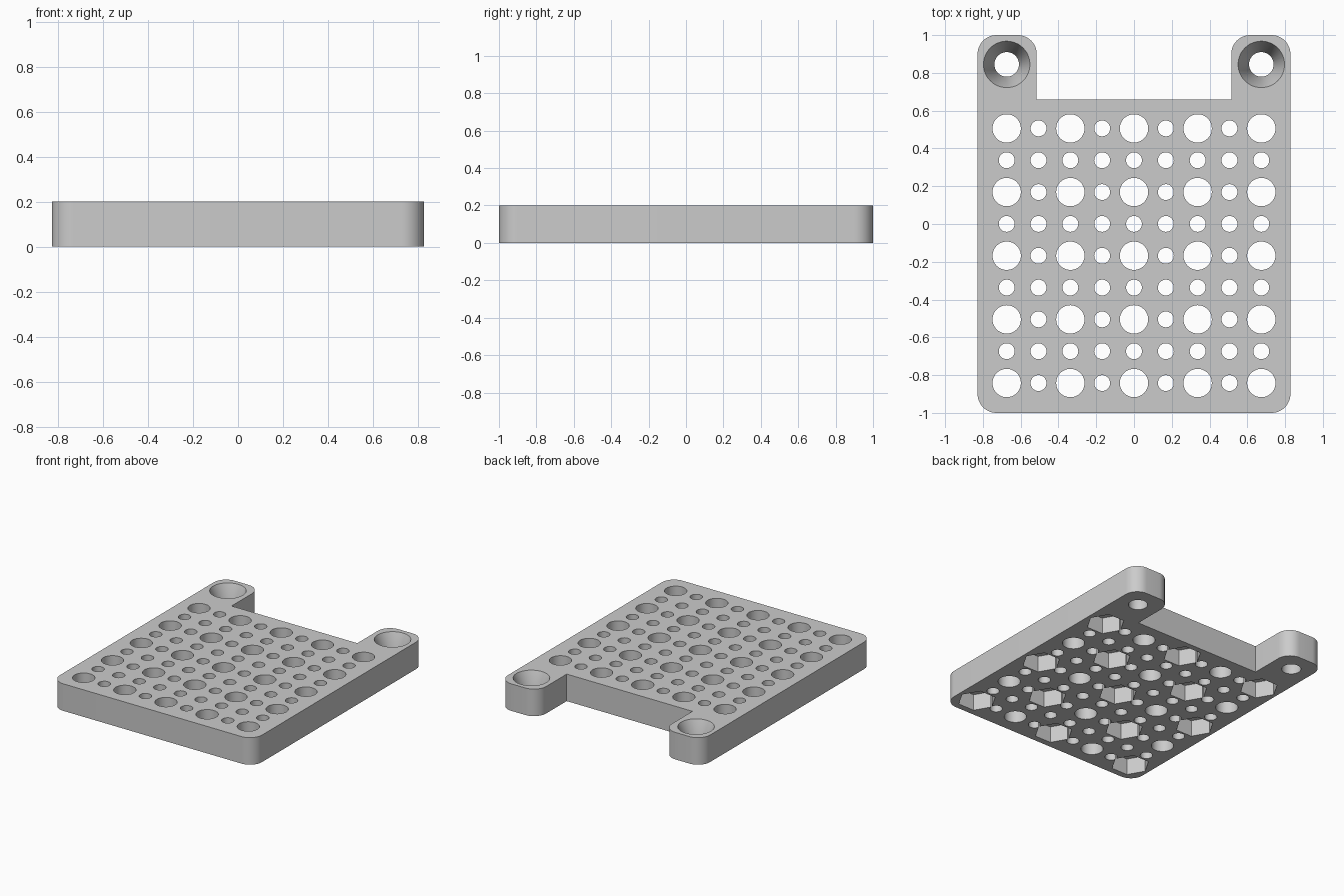
import bpy, bmesh, math
from mathutils import Matrix, Vector

cube = bpy.data.objects.get("Cube")
if cube:
    bpy.data.objects.remove(cube, do_unlink=True)

THICK = 0.2
PITCH = 0.1685
ROUND = 0.1


def material(name, rgb):
    mat = bpy.data.materials.new(name)
    mat.use_nodes = True
    colour = (*rgb, 1)
    mat.diffuse_color = colour
    mat.node_tree.nodes["Principled BSDF"].inputs["Base Color"].default_value = colour
    return mat


def make_object(name, bm):
    bmesh.ops.recalc_face_normals(bm, faces=bm.faces[:])
    mesh = bpy.data.meshes.new(name)
    bm.to_mesh(mesh)
    bm.free()
    obj = bpy.data.objects.new(name, mesh)
    bpy.context.collection.objects.link(obj)
    return obj


def add_cone(bm, x, y, z0, z1, r0, r1, sides):
    bmesh.ops.create_cone(bm, cap_ends=True, segments=sides, radius1=r0, radius2=r1,
                          depth=z1 - z0, matrix=Matrix.Translation((x, y, (z0 + z1) / 2)))


def arc(cx, cy, start, steps=12):
    angles = [start + math.pi / 2 * i / steps for i in range(steps + 1)]
    return [(cx + ROUND * math.cos(a), cy + ROUND * math.sin(a)) for a in angles]


# Plate outline: rounded front corners and two rounded tabs at the back
side, inner, notch = 0.828, 0.515, 0.66
half = arc(side - ROUND, ROUND - 1, -math.pi / 2)
half += arc(side - ROUND, 1 - ROUND, 0)
half += arc(inner + ROUND, 1 - ROUND, math.pi / 2)
half.append((inner, notch))
outline = half + [(-x, y) for x, y in reversed(half)]

bm = bmesh.new()
face = bm.faces.new([bm.verts.new((x, y, 0)) for x, y in outline])
top = bmesh.ops.extrude_face_region(bm, geom=[face])["geom"]
bmesh.ops.translate(bm, vec=Vector((0, 0, THICK)),
                    verts=[v for v in top if isinstance(v, bmesh.types.BMVert)])
plate = make_object("mounting_plate", bm)
plate.data.materials.append(material("plain_grey", (0.6, 0.6, 0.6)))

# Cutters: a grid of holes, nut pockets below every other large hole, countersinks
holes, pockets, sinks = bmesh.new(), bmesh.new(), bmesh.new()
for i in range(9):
    for j in range(9):
        x, y = (i - 4) * PITCH, -0.842 + j * PITCH
        large = i % 2 == 0 and j % 2 == 0
        r = 0.075 if large else 0.042
        add_cone(holes, x, y, -0.1, THICK + 0.1, r, r, 48 if large else 32)
        if large and (i + j) % 4 == 0:
            first = len(pockets.verts)
            add_cone(pockets, x, y, -0.1, 0.12, 0.13, 0.13, 6)
            pockets.verts.ensure_lookup_table()
            bmesh.ops.rotate(pockets, cent=(x, y, 0), verts=pockets.verts[first:],
                             matrix=Matrix.Rotation(math.pi / 2, 3, 'Z'))
for s in (-1, 1):
    x, y = s * 4 * PITCH, 0.845
    add_cone(holes, x, y, -0.1, THICK + 0.1, 0.065, 0.065, 48)
    slope = (0.123 - 0.065) / 0.15
    add_cone(sinks, x, y, 0.05, THICK + 0.05, 0.065, 0.123 + 0.05 * slope, 48)

bpy.ops.object.select_all(action='DESELECT')
plate.select_set(True)
bpy.context.view_layer.objects.active = plate
for name, cut in (("hole_cutter", holes), ("pocket_cutter", pockets), ("sink_cutter", sinks)):
    cutter = make_object(name, cut)
    cutter.hide_render = True
    mod = plate.modifiers.new(name, 'BOOLEAN')
    mod.operation = 'DIFFERENCE'
    mod.solver = 'EXACT'
    mod.object = cutter
    bpy.ops.object.modifier_apply(modifier=name)
    bpy.data.objects.remove(cutter, do_unlink=True)

bpy.ops.object.shade_smooth_by_angle(angle=math.radians(30))
